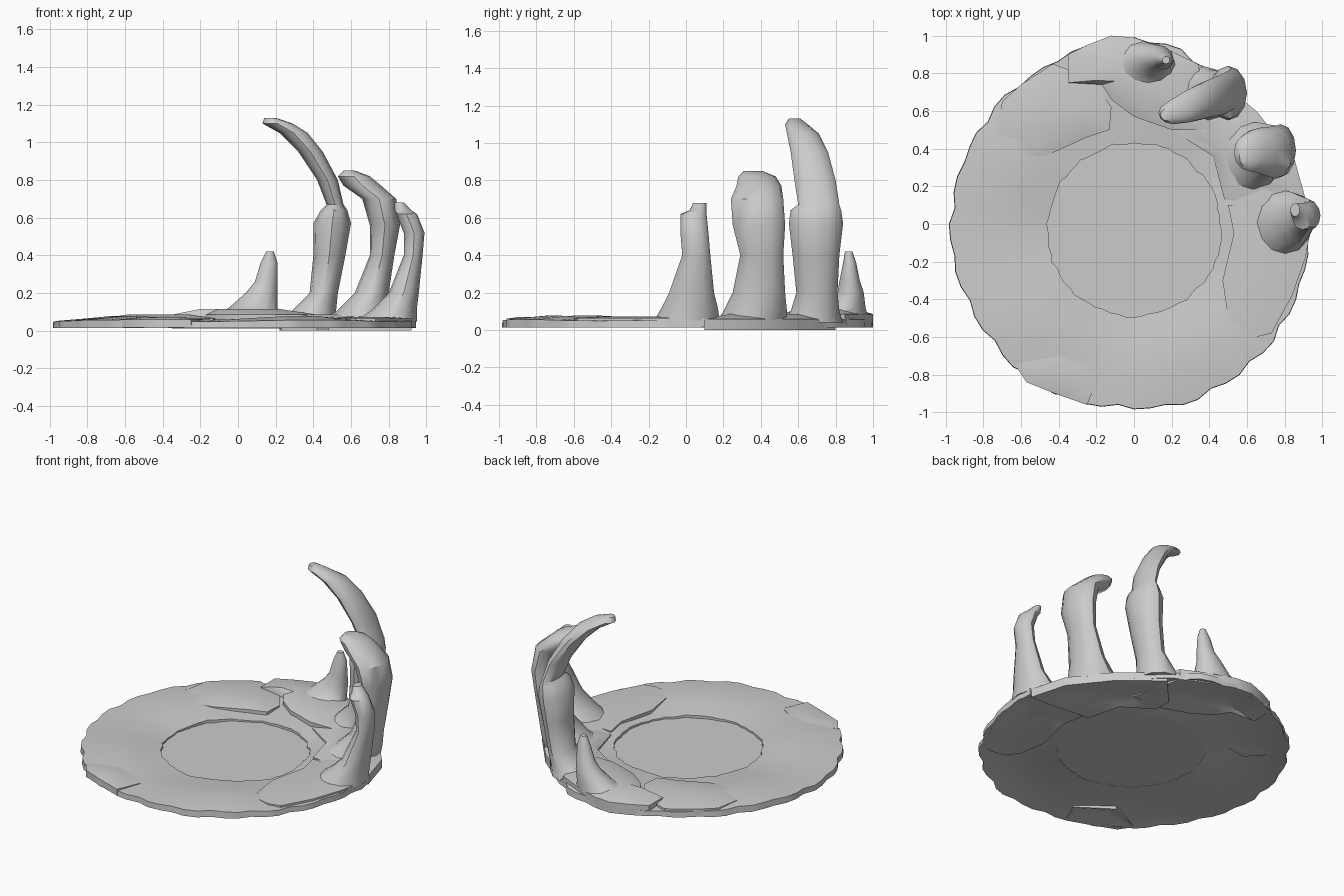
import bpy
import bmesh
import random
from math import sin, cos, pi, radians

random.seed(4)
cube = bpy.data.objects.get("Cube")
if cube:
    bpy.data.objects.remove(cube, do_unlink=True)

# One plain stone grey for everything
stone = bpy.data.materials.new("stone_grey")
stone.use_nodes = True
GREY = (0.6, 0.6, 0.6, 1)
stone.diffuse_color = GREY
stone.node_tree.nodes["Principled BSDF"].inputs["Base Color"].default_value = GREY


def finish(bm, name, angle=40):
    bmesh.ops.recalc_face_normals(bm, faces=bm.faces)
    mesh = bpy.data.meshes.new(name)
    bm.to_mesh(mesh)
    bm.free()
    mesh.materials.append(stone)
    obj = bpy.data.objects.new(name, mesh)
    bpy.context.collection.objects.link(obj)
    bpy.ops.object.select_all(action='DESELECT')
    obj.select_set(True)
    bpy.context.view_layer.objects.active = obj
    bpy.ops.object.shade_smooth_by_angle(angle=radians(angle))


def bridge(bm, first, second):
    count = len(first)
    for i in range(count):
        j = (i + 1) % count
        bm.faces.new((first[i], first[j], second[j], second[i]))


def loft(name, rings, closed=False):
    """Skin a stack of equal-length rings, capped or joined end to end."""
    bm = bmesh.new()
    loops = [[bm.verts.new(p) for p in ring] for ring in rings]
    for first, second in zip(loops, loops[1:]):
        bridge(bm, first, second)
    if closed:
        bridge(bm, loops[-1], loops[0])
    else:
        bm.faces.new(loops[0])
        bm.faces.new(loops[-1])
    finish(bm, name)


def tusk(name, rows, sides=12):
    """Each row is height, then left/right and front/back limits."""
    rings = []
    for z, x0, x1, y0, y1 in rows:
        ring = []
        for i in range(sides):
            a = 2 * pi * i / sides
            ring.append(((x0 + x1) / 2 + (x1 - x0) / 2 * cos(a),
                         (y0 + y1) / 2 + (y1 - y0) / 2 * sin(a), z))
        rings.append(ring)
    loft(name, rings)


def slab(name, outline, bottom, rim, crown, inset=0.55):
    """Low domed rock plate over a flat outline, hollowed underneath."""
    cx = sum(p[0] for p in outline) / len(outline)
    cy = sum(p[1] for p in outline) / len(outline)

    def ring(scale, z):
        return [(cx + (x - cx) * scale, cy + (y - cy) * scale, z) for x, y in outline]
    loft(name, [ring(inset, bottom + .02), ring(.92, bottom), ring(1, bottom),
                ring(1, rim), ring(inset, crown)])


# Ragged ring: outer radius every fifteen degrees, interpolated and chipped
outer = [.95, .9, .87, .87, .9, .96, .99, .98, .96, .97, .97, .97,
         .98, .98, .98, .99, 1, .99, .98, 1, .98, .97, .96, .94]
SEGMENTS = 72
angles = [2 * pi * i / SEGMENTS for i in range(SEGMENTS)]
edge = []
for i in range(SEGMENTS):
    k, part = divmod(i, 3)
    r = outer[k] + (outer[(k + 1) % len(outer)] - outer[k]) * part / 3
    chip = random.uniform(-.025, -.01) if part == 2 else random.uniform(-.006, .004)
    edge.append(min(1, r + chip))
hole = [.46 - .03 * sin(a) + random.uniform(-.008, .008) for a in angles]


def ring_points(blend, height, wave):
    points = []
    for a, r_in, r_out in zip(angles, hole, edge):
        r = r_in + (r_out - r_in) * blend
        points.append((r * cos(a), r * sin(a), height + wave * sin(a * 5 + 1)))
    return points


loft("stone_ring", [
    ring_points(0, .018, 0), ring_points(.3, .03, .006), ring_points(.6, .038, .008),
    ring_points(.9, .022, .003), ring_points(1, .014, 0), ring_points(.995, .053, .004),
    ring_points(.6, .068, .01), ring_points(.3, .056, .008),
    ring_points(0, .04, .004)], closed=True)

# Thin floor closing the hole
floor = [[((r + .008) * cos(a), (r + .008) * sin(a), z) for a, r in zip(angles, hole)]
         for z in (.02, .026)]
loft("centre_floor", floor)

# Overlapping rock plates
slab("back_slab", [(-.35, .75), (-.35, .9), (-.25, .95), (-.12, 1), (0, .99), (.15, .94),
                   (.34, .85), (.42, .5), (.2, .5), (0, .57), (-.12, .66),
                   (-.17, .74)], .012, .085, .115)
slab("left_slab", [(.5, .1), (.53, -.05), (.47, -.3), (.5, -.5), (.56, -.58), (.65, -.6),
                   (.73, -.58), (.84, -.38), (.91, -.18), (.94, -.02), (.93, .1)],
     .016, .064, .072)
slab("back_left_slab", [(.22, .6), (.23, .48), (.42, .36), (.48, .13), (.8, .1),
                        (.92, .1), (.85, .35), (.65, .6), (.4, .8)], 0, .058, .085)
slab("back_right_slab", [(-.6, .34), (-.45, .37), (-.25, .46), (-.13, .5), (-.12, .62),
                         (-.2, .74), (-.35, .82), (-.43, .85), (-.6, .74), (-.7, .65),
                         (-.73, .48)], .03, .066, .085)
slab("front_right_slab", [(-.63, -.75), (-.57, -.84), (-.42, -.9), (-.25, -.96),
                          (-.18, -.8), (-.4, -.65)], .016, .06, .07)

# Curved tusks along the back left rim
tusk("small_tusk", [
    (.08, -.14, .23, .68, .97), (.12, -.05, .21, .76, .96), (.2, .04, .21, .81, .95),
    (.26, .09, .21, .82, .93), (.36, .12, .21, .84, .91), (.42, .15, .19, .85, .89)])
tusk("tall_tusk", [
    (.04, .2, .52, .52, .84), (.1, .28, .52, .56, .82), (.2, .38, .53, .59, .81),
    (.4, .4, .57, .57, .82), (.57, .4, .6, .55, .84), (.64, .44, .58, .56, .83),
    (.67, .47, .56, .6, .82), (.8, .42, .53, .58, .8), (.95, .32, .45, .56, .76),
    (1.05, .22, .37, .54, .71), (1.1, .13, .29, .53, .65), (1.13, .14, .2, .55, .61)])
tusk("middle_tusk", [
    (.05, .42, .8, .17, .54), (.1, .52, .8, .2, .54), (.2, .62, .8, .25, .53),
    (.4, .7, .83, .29, .52), (.56, .7, .86, .25, .53), (.7, .66, .84, .24, .52),
    (.77, .56, .76, .27, .51), (.82, .53, .7, .28, .48), (.85, .56, .62, .31, .41)])
tusk("outer_tusk", [
    (.05, .63, .95, -.17, .18), (.12, .72, .95, -.13, .17), (.2, .8, .96, -.09, .15),
    (.4, .88, .98, -.02, .13), (.52, .88, .99, -.03, .12), (.62, .84, .95, -.03, .11),
    (.64, .83, .92, .02, .11), (.68, .83, .88, .04, .11)])
